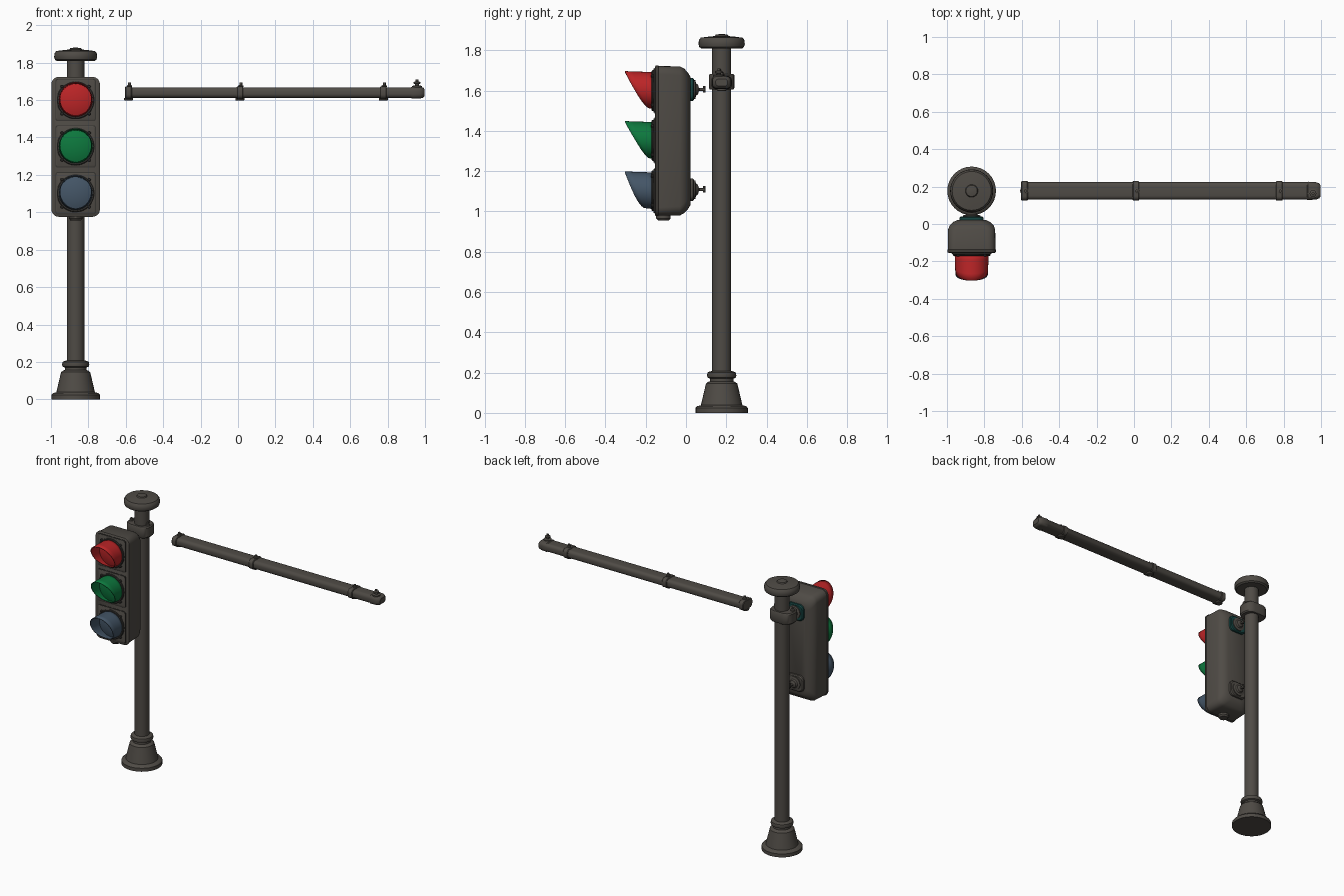
import bpy, bmesh, math
from mathutils import Vector

def mat(name, rgb):
    m = bpy.data.materials.new(name)
    m.diffuse_color = (*rgb, 1)
    return m

GREY = mat("weathered grey", (0.078, 0.070, 0.060))
DARK = mat("dark grey", (0.035, 0.033, 0.030))
RED = mat("signal red", (0.50, 0.018, 0.020))
GREEN = mat("signal green", (0.004, 0.19, 0.048))
BLUE = mat("slate blue", (0.058, 0.092, 0.135))
TEAL = mat("dark teal", (0.008, 0.06, 0.055))

PX, PY = -0.868, 0.177      # pole axis

def finish(name, bm, m, angle=35):
    bmesh.ops.recalc_face_normals(bm, faces=bm.faces)
    me = bpy.data.meshes.new(name)
    bm.to_mesh(me)
    bm.free()
    me.materials.append(m)
    ob = bpy.data.objects.new(name, me)
    bpy.context.collection.objects.link(ob)
    bpy.ops.object.select_all(action='DESELECT')
    ob.select_set(True)
    bpy.context.view_layer.objects.active = ob
    bpy.ops.object.shade_smooth_by_angle(angle=math.radians(angle))
    return ob

def loft(name, rings, m, caps=True, angle=35):
    """Skin a list of closed point loops."""
    bm = bmesh.new()
    vs = [[bm.verts.new(p) for p in r] for r in rings]
    n = len(vs[0])
    for a, b in zip(vs, vs[1:]):
        for i in range(n):
            bm.faces.new((a[i], a[(i + 1) % n], b[(i + 1) % n], b[i]))
    if caps:
        bm.faces.new(vs[0])
        bm.faces.new(vs[-1])
    return finish(name, bm, m, angle)

def lathe(name, profile, origin, axis, m, n=32, caps=True):
    """Turn (radius, height) pairs round an axis through origin."""
    q = Vector((0, 0, 1)).rotation_difference(Vector(axis))
    o = Vector(origin)
    rings = [[o + q @ Vector((r * math.cos(t), r * math.sin(t), h))
              for t in (2 * math.pi * i / n for i in range(n))] for r, h in profile]
    return loft(name, rings, m, caps)

def rrect(hu, hv, cr, n=5):
    """Rounded rectangle outline in 2D."""
    pts = []
    for k, (su, sv) in enumerate(((1, 1), (-1, 1), (-1, -1), (1, -1))):
        for i in range(n + 1):
            t = math.pi / 2 * (k + i / n)
            pts.append((su * (hu - cr) + cr * math.cos(t), sv * (hv - cr) + cr * math.sin(t)))
    return pts

def along_y(cx, cz, secs):
    return [[(cx + u, y, cz + v) for u, v in rrect(hu, hv, cr)] for y, hu, hv, cr in secs]

def along_x(cy, cz, secs):
    return [[(x, cy + u, cz + v) for u, v in rrect(hu, hv, cr)] for x, hu, hv, cr in secs]

# pole with moulded foot
lathe("pole", [(0.13, 0), (0.13, 0.024), (0.122, 0.033), (0.103, 0.038), (0.098, 0.06),
               (0.078, 0.145), (0.068, 0.153), (0.058, 0.157), (0.058, 0.17), (0.07, 0.175),
               (0.073, 0.186), (0.07, 0.2), (0.06, 0.205), (0.047, 0.208), (0.047, 1.82)],
      (PX, PY, 0), (0, 0, 1), GREY)

# pole cap
lathe("pole_cap", [(0.047, 1.808), (0.1, 1.808), (0.111, 1.816), (0.115, 1.83), (0.113, 1.85),
                   (0.104, 1.862), (0.06, 1.868), (0.034, 1.87), (0.03, 1.877), (0.012, 1.88)],
      (PX, PY, 0), (0, 0, 1), GREY)

# clamp round the pole, with bolt
loft("pole_clamp", [[(PX - 0.012 + u * s, PY + v * s, z) for u, v in rrect(0.085, 0.063, 0.05)]
                    for s, z in ((0.93, 1.605), (1, 1.613), (1, 1.675), (0.93, 1.683))], GREY)
for sx in (-0.075, 0.055):
    lathe("clamp_bolt", [(0.013, 1.68), (0.013, 1.693), (0.006, 1.696), (0.006, 1.705)],
          (PX + sx, PY - 0.01, 0), (0, 0, 1), GREY, 12)

# signal housing
CZ = 1.35
loft("signal_housing", along_y(PX, CZ, [
    (-0.155, 0.122, 0.367, 0.035), (-0.150, 0.13, 0.374, 0.04), (-0.138, 0.13, 0.374, 0.04),
    (-0.136, 0.127, 0.371, 0.04), (-0.03, 0.126, 0.37, 0.045), (-0.008, 0.118, 0.358, 0.05),
    (0.01, 0.1, 0.338, 0.05), (0.022, 0.075, 0.318, 0.045)]), GREY)
lathe("housing_drain", [(0.036, 0.985), (0.036, 0.966), (0.028, 0.956)],
      (PX, -0.112, 0), (0, 0, 1), GREY, 20)

def visor(name, cz, low, power, m):
    """Tunnel hood, cut back towards the bottom."""
    n, k = 40, 4
    rings = []
    for j in range(k + 1):
        ring = []
        for i in range(n):
            a = 2 * math.pi * i / n
            t = (math.sin(a) + 1) / 2
            d = (low + (0.148 - low) * t ** power) * j / k
            r = 0.091 - 0.035 * d
            ring.append((PX + r * math.cos(a), -0.155 - d, cz + r * math.sin(a) + 0.07 * d))
        rings.append(ring)
    ob = loft(name, rings, m, caps=False)
    s = ob.modifiers.new("wall", 'SOLIDIFY')
    s.thickness = 0.005
    s.offset = -1

# three lamps: door plate, rim, lens, hood, clips
for name, z, m, low, power in (("red", 1.6, RED, 0.03, 0.7), ("green", 1.352, GREEN, 0.03, 0.75),
                               ("blue", 1.102, BLUE, 0.05, 0.6)):
    loft(name + "_door_gap", along_y(PX, z, [(-0.150, 0.108, 0.113, 0.012),
                                             (-0.1565, 0.108, 0.113, 0.012)]), DARK)
    loft(name + "_door", along_y(PX, z, [(-0.150, 0.104, 0.109, 0.012),
                                         (-0.160, 0.104, 0.109, 0.012),
                                         (-0.162, 0.101, 0.106, 0.012)]), GREY)
    lathe(name + "_rim", [(0.101, 0), (0.101, 0.012), (0.097, 0.016), (0.088, 0.016), (0.088, 0)],
          (PX, -0.155, z), (0, -1, 0), DARK, 40)
    lathe(name + "_lens", [(0.09, 0.0), (0.089, 0.014), (0.07, 0.021), (0.045, 0.027),
                           (0.02, 0.03), (0.004, 0.0305)], (PX, -0.155, z), (0, -1, 0), m, 40)
    visor(name + "_visor", z, low, power, m)
    for i in range(4):
        a = math.pi / 4 + i * math.pi / 2
        lathe(name + "_clip", [(0.009, 0), (0.009, 0.014), (0.006, 0.017)],
              (PX + 0.103 * math.cos(a), -0.157, z + 0.103 * math.sin(a)), (0, -1, 0), DARK, 10)

# rear mounts reaching towards the pole
for name, z, m in (("upper", 1.605, TEAL), ("lower", 1.108, GREY)):
    loft(name + "_mount_plate", along_y(PX, z, [(0.01, 0.064, 0.056, 0.03), (0.034, 0.064, 0.056, 0.03),
                                                (0.04, 0.058, 0.05, 0.03)]), m)
    lathe(name + "_mount_hub", [(0.046, 0.03), (0.046, 0.046), (0.03, 0.05), (0.024, 0.06),
                                (0.012, 0.062), (0.007, 0.066), (0.007, 0.09)],
          (PX, 0, z), (0, 1, 0), GREY, 24)
    lathe(name + "_mount_pin", [(0.006, -0.014), (0.006, 0.018)],
          (PX, 0.09, z), (0, 0, 1), GREY, 10)

# horizontal arm with rounded end
AZ = 1.64
loft("arm", along_x(PY, AZ, [(-0.6, 0.047, 0.028, 0.022), (0.925, 0.047, 0.028, 0.022),
                             (0.93, 0.049, 0.032, 0.024), (0.975, 0.046, 0.031, 0.024),
                             (0.99, 0.04, 0.027, 0.022), (0.998, 0.03, 0.018, 0.016)]), GREY)

# arm bands with bolts and under-plates
for x in (-0.585, 0.01, 0.777):
    loft("arm_band", along_x(PY, AZ, [(x - 0.018, 0.049, 0.03, 0.022), (x - 0.014, 0.052, 0.033, 0.024),
                                      (x + 0.014, 0.052, 0.033, 0.024), (x + 0.018, 0.049, 0.03, 0.022)]), GREY)
    lathe("band_bolt", [(0.014, 0.03), (0.014, 0.038), (0.008, 0.04), (0.008, 0.053)],
          (x + 0.005, PY, AZ), (0, 0, 1), GREY, 12)
    lathe("band_foot", [(0.024, -0.03), (0.024, -0.039), (0.02, -0.043)],
          (x, PY, AZ), (0, 0, 1), GREY, 16)

# fitting on the arm tip
lathe("arm_tip_fitting", [(0.026, 0.028), (0.026, 0.036), (0.01, 0.039), (0.01, 0.045), (0.018, 0.048),
                          (0.018, 0.056), (0.007, 0.06), (0.007, 0.07)],
      (0.957, PY - 0.014, AZ), (0, 0, 1), GREY, 16)
